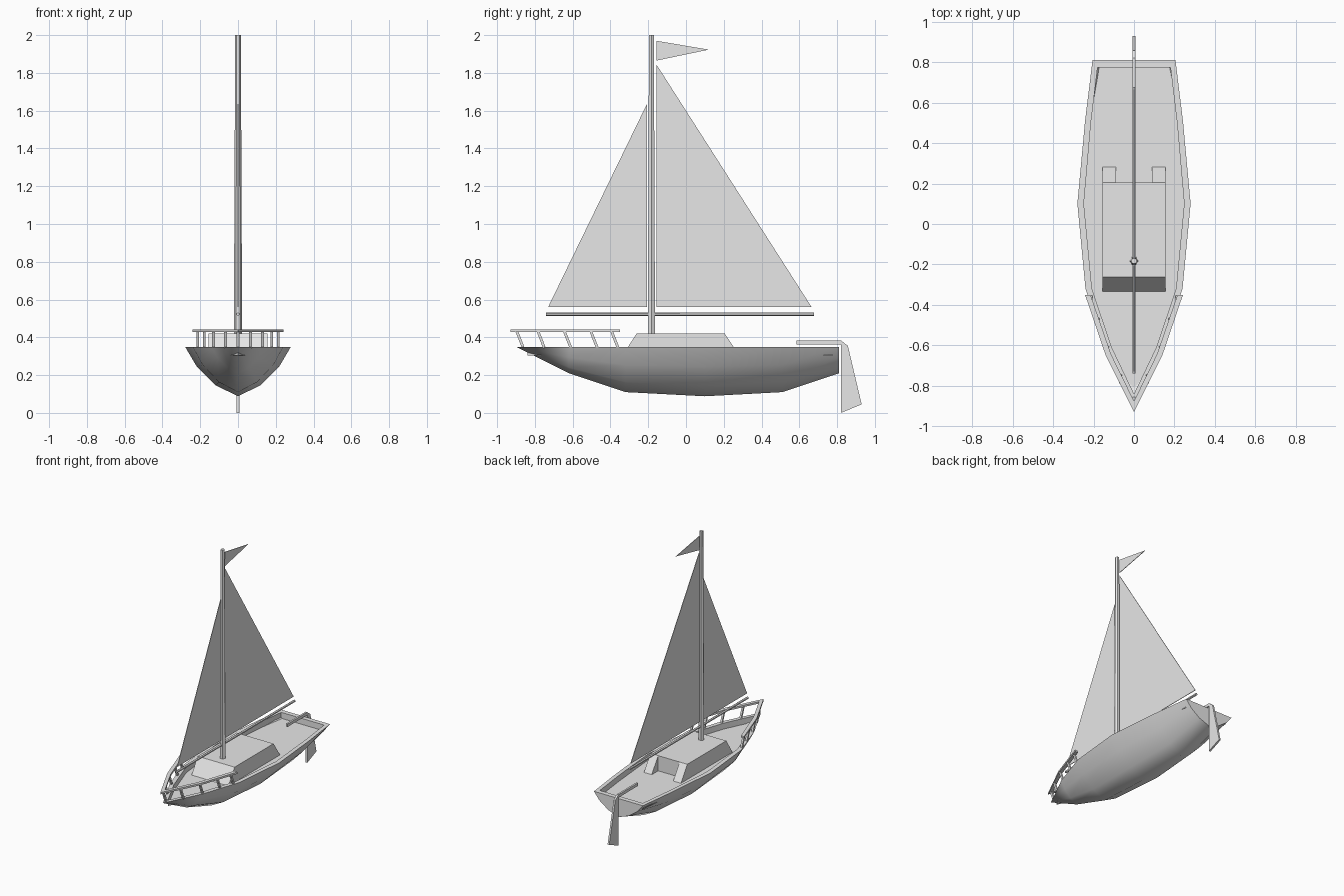
import bpy, bmesh, math
from mathutils import Vector, Matrix

cube = bpy.data.objects.get("Cube")
if cube:
    bpy.data.objects.remove(cube, do_unlink=True)

grey = bpy.data.materials.new("light_grey")
grey.use_nodes = True
grey.diffuse_color = (0.8, 0.8, 0.8, 1)
grey.node_tree.nodes["Principled BSDF"].inputs["Base Color"].default_value = (0.8, 0.8, 0.8, 1)


def finish(name, bm, smooth=None):
    bmesh.ops.remove_doubles(bm, verts=bm.verts, dist=0.0002)
    bmesh.ops.recalc_face_normals(bm, faces=bm.faces)
    mesh = bpy.data.meshes.new(name)
    bm.to_mesh(mesh)
    bm.free()
    mesh.materials.append(grey)
    obj = bpy.data.objects.new(name, mesh)
    bpy.context.collection.objects.link(obj)
    if smooth:
        bpy.ops.object.select_all(action='DESELECT')
        obj.select_set(True)
        bpy.context.view_layer.objects.active = obj
        bpy.ops.object.shade_smooth_by_angle(angle=math.radians(smooth))
    return obj


def prism(name, profile, x0, x1):
    """Side profile of (y, z) points extruded across x."""
    bm = bmesh.new()
    face = bm.faces.new([bm.verts.new((x0, y, z)) for y, z in profile])
    new = bmesh.ops.extrude_face_region(bm, geom=[face])["geom"]
    bmesh.ops.translate(bm, vec=(x1 - x0, 0, 0),
                        verts=[v for v in new if isinstance(v, bmesh.types.BMVert)])
    return finish(name, bm)


def rod(name, start, end, r0, r1, sides=6, turn=0):
    """Straight tapered spar between two points."""
    a, b = Vector(start), Vector(end)
    d = b - a
    bm = bmesh.new()
    mat = (Matrix.Translation((a + b) / 2) @ d.to_track_quat('Z', 'Y').to_matrix().to_4x4()
           @ Matrix.Rotation(math.radians(turn), 4, 'Z'))
    bmesh.ops.create_cone(bm, cap_ends=True, segments=sides, radius1=r0, radius2=r1,
                          depth=d.length, matrix=mat)
    return finish(name, bm)


# Hull: stations of (y, half width, keel height) and the inner edge (y, half width)
TOP, DECK = 0.35, 0.305
outer = [(0.81, 0.205, 0.21), (0.51, 0.242, 0.11), (0.10, 0.28, 0.088),
         (-0.32, 0.24, 0.11), (-0.62, 0.14, 0.21), (-0.90, 0, TOP)]
inner = [(0.775, 0.18), (0.50, 0.213), (0.10, 0.248),
         (-0.32, 0.208), (-0.61, 0.11), (-0.84, 0)]
section = [(1, 0), (0.78, 0.40), (0.42, 0.78), (0, 1)]
section += [(-x, d) for x, d in reversed(section[:-1])]
n = len(section)

bm = bmesh.new()
rings = []
for (y, w, keel), (yi, wi) in zip(outer, inner):
    pts = [(w * x, y, TOP - (TOP - keel) * d) for x, d in section]
    pts += [(-wi, yi, TOP), (-wi, yi, DECK), (wi, yi, DECK), (wi, yi, TOP)]
    rings.append([bm.verts.new(p) for p in pts])
for a, b in zip(rings, rings[1:]):
    for i in range(len(a)):
        j = (i + 1) % len(a)
        bm.faces.new((a[i], a[j], b[j], b[i]))
stern = rings[0]
bm.faces.new(stern[:n])                                    # transom
bm.faces.new((stern[0], stern[n - 1], stern[n], stern[-1]))  # stern rim
bm.faces.new(stern[n:])                                    # stern inner wall
bmesh.ops.dissolve_degenerate(bm, edges=bm.edges, dist=0.0002)
finish("hull", bm, smooth=62)

# Cabin with two sloping coamings behind it
prism("cabin", [(-0.335, DECK), (-0.262, 0.42), (0.205, 0.42), (0.205, DECK)], -0.155, 0.155)
for side, x0, x1 in (("left", 0.09, 0.155), ("right", -0.155, -0.09)):
    prism(side + "_coaming", [(0.205, DECK), (0.205, 0.42), (0.282, DECK)], x0, x1)

# Mast, boom, sails and pennant
rod("mast", (0, -0.183, 0.41), (0, -0.183, 2.0), 0.022, 0.015, turn=30)
rod("boom", (0, -0.74, 0.523), (0, 0.677, 0.523), 0.009, 0.009)
prism("main_sail", [(-0.157, 1.845), (-0.157, 0.56), (0.665, 0.56)], -0.002, 0.002)
prism("fore_sail", [(-0.207, 1.635), (-0.207, 0.56), (-0.73, 0.56)], -0.002, 0.002)
prism("pennant", [(-0.157, 1.97), (-0.157, 1.865), (0.12, 1.923)], -0.002, 0.002)

# Rudder blade and tiller in one piece
prism("rudder", [(0.585, 0.384), (0.82, 0.384), (0.857, 0.355), (0.93, 0.045),
                 (0.82, 0), (0.82, 0.362), (0.585, 0.362)], -0.007, 0.007)

# Bow rail: flat strip following the bow, leaning forward
rail_out = [(0.242, -0.35), (0.14, -0.65), (0, -0.93)]
rail_in = [(0.215, -0.35), (0.113, -0.645), (0, -0.875)]
bm = bmesh.new()
for s in (1, -1):
    for k in range(2):
        corners = (rail_out[k], rail_out[k + 1], rail_in[k + 1], rail_in[k])
        low = [bm.verts.new((s * x, y, 0.427)) for x, y in corners]
        high = [bm.verts.new((s * x, y, 0.441)) for x, y in corners]
        bm.faces.new(low)
        bm.faces.new(high)
        bm.faces.new((low[0], low[1], high[1], high[0]))
        bm.faces.new((low[2], low[3], high[3], high[2]))
        if k == 0:
            bm.faces.new((low[0], low[3], high[3], high[0]))
finish("bow_rail", bm)

# Rail posts
for i, (x, y) in enumerate([(0.213, -0.36), (0.178, -0.47), (0.13, -0.61), (0.066, -0.75)]):
    for s, side in ((1, "left"), (-1, "right")):
        rod(f"{side}_rail_post_{i + 1}", (s * x, y, 0.345), (s * x, y - 0.033, 0.43),
            0.01, 0.01, sides=4, turn=45)
rod("bow_rail_post", (0, -0.862, 0.345), (0, -0.895, 0.43), 0.01, 0.01, sides=4, turn=45)
